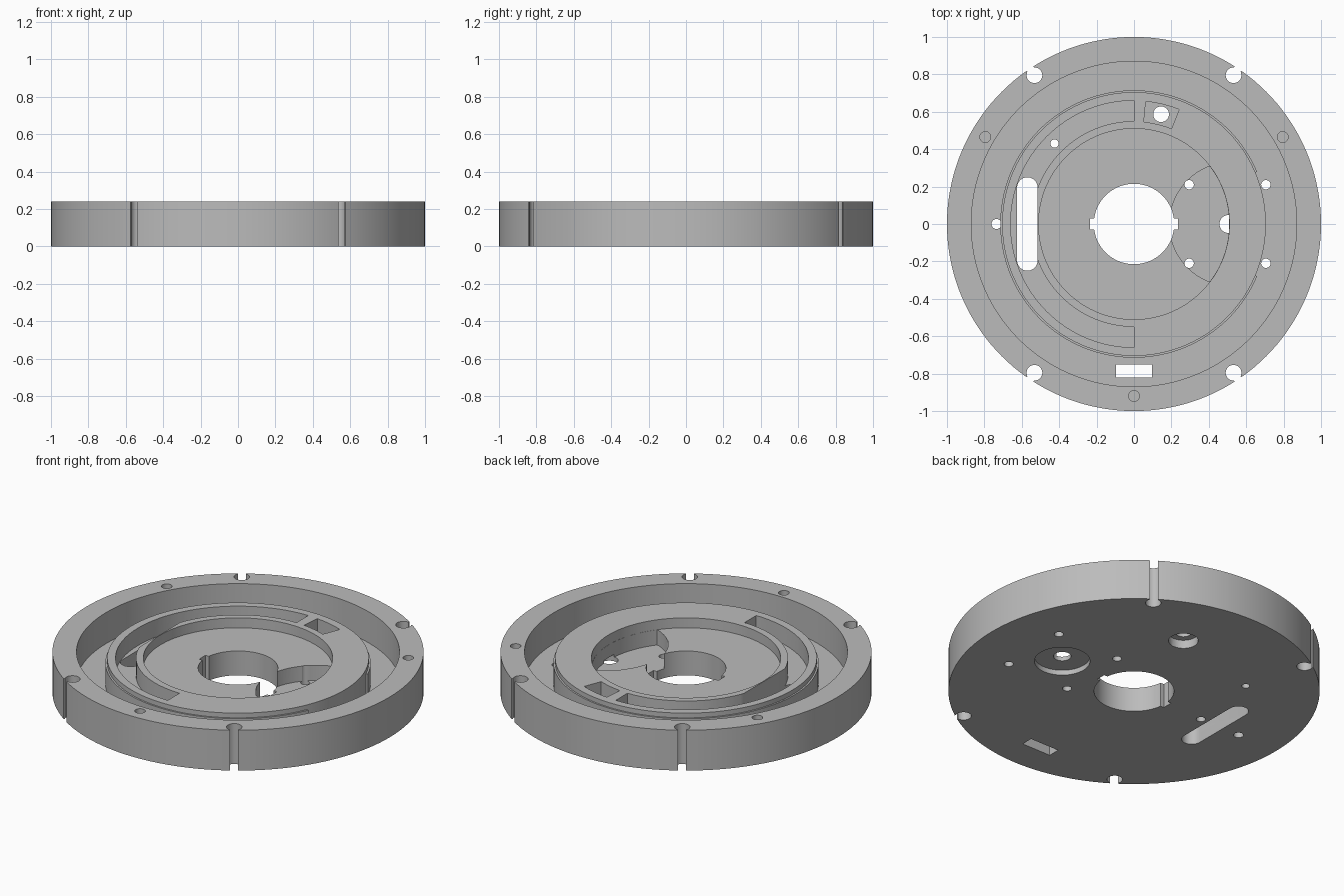
import bpy
import bmesh
from math import cos, sin, radians, hypot

if "Cube" in bpy.data.objects:
    bpy.data.objects.remove(bpy.data.objects["Cube"], do_unlink=True)

grey = bpy.data.materials.new("plain_grey")
grey.use_nodes = True
grey.diffuse_color = (0.5, 0.5, 0.5, 1)
grey.node_tree.nodes["Principled BSDF"].inputs["Base Color"].default_value = (0.5, 0.5, 0.5, 1)

HIGH = 0.24       # rim height
FLOOR = 0.055     # trough and recess floor
RING = 0.204      # top of the raised inner ring


def add_object(name, bm):
    bmesh.ops.recalc_face_normals(bm, faces=bm.faces)
    mesh = bpy.data.meshes.new(name)
    bm.to_mesh(mesh)
    bm.free()
    mesh.materials.append(grey)
    obj = bpy.data.objects.new(name, mesh)
    bpy.context.collection.objects.link(obj)
    return obj


def arc(radius, start, end, steps=48, cx=0, cy=0):
    angles = [radians(start + (end - start) * i / steps) for i in range(steps + 1)]
    return [(cx + radius * cos(a), cy + radius * sin(a)) for a in angles]


def circle(x, y, radius, steps=32):
    return arc(radius, 0, 360, steps, x, y)[:-1]


def sector(inner, outer, start, end, steps=48):
    return arc(outer, start, end, steps) + arc(inner, end, start, steps)


def box(x, y, w, d):
    return [(x - w / 2, y - d / 2), (x + w / 2, y - d / 2),
            (x + w / 2, y + d / 2), (x - w / 2, y + d / 2)]


def prism(name, outline, low, high):
    bm = bmesh.new()
    base = bm.faces.new([bm.verts.new((x, y, low)) for x, y in outline])
    top = bmesh.ops.extrude_face_region(bm, geom=[base])["geom"]
    verts = [v for v in top if isinstance(v, bmesh.types.BMVert)]
    bmesh.ops.translate(bm, verts=verts, vec=(0, 0, high - low))
    return add_object(name, bm)


def lathe(name, profile, steps=144):
    bm = bmesh.new()
    verts = [bm.verts.new((r, 0, z)) for r, z in profile]
    edges = [bm.edges.new((verts[i - 1], verts[i])) for i in range(len(verts))]
    bmesh.ops.spin(bm, geom=verts + edges, cent=(0, 0, 0), axis=(0, 0, 1),
                   angle=radians(360), steps=steps, use_duplicate=False)
    bmesh.ops.remove_doubles(bm, verts=bm.verts, dist=0.0001)
    return add_object(name, bm)


def activate(obj):
    bpy.ops.object.select_all(action="DESELECT")
    obj.select_set(True)
    bpy.context.view_layer.objects.active = obj


def cut(obj, outline, low=-0.1, high=0.4):
    cutter = prism("cutter", outline, low, high)
    cutter.hide_render = True
    activate(obj)
    mod = obj.modifiers.new("cut", "BOOLEAN")
    mod.operation = "DIFFERENCE"
    mod.solver = "EXACT"
    mod.object = cutter
    bpy.ops.object.modifier_apply(modifier=mod.name)
    bpy.data.objects.remove(cutter, do_unlink=True)


# Turned plate: outer rim, trough, raised ring, sunken centre with bore
plate = lathe("base_plate", [
    (0.215, 0), (1, 0), (1, HIGH), (0.87, HIGH), (0.87, FLOOR), (0.705, FLOOR),
    (0.705, RING), (0.51, RING), (0.51, 0.145), (0.215, 0.145)])

# Keyways in the bore
cut(plate, box(0, 0, 0.47, 0.06))

# Round recess beside the bore, stopped by the raised ring
recess = []
for x, y in circle(0.52, 0, 0.33, 96):
    k = min(1, 0.509 / hypot(x, y))
    recess.append((x * k, y * k))
cut(plate, recess, FLOOR)

# Half-round groove and small pocket in the raised ring
cut(plate, sector(0.55, 0.66, 90, 270), 0.1)
cut(plate, sector(0.548, 0.658, 68.5, 84.5, 6), 0.1)

# Long slot and rectangular slot through the plate
cut(plate, arc(0.055, 0, 180, 16, -0.57, 0.195) + arc(0.055, 180, 360, 16, -0.57, -0.195))
cut(plate, box(0, -0.785, 0.19, 0.07))

# Small through holes
for x, y, r in [(0.295, 0.21, 0.025), (0.295, -0.21, 0.025), (0.705, 0.21, 0.025),
                (0.705, -0.21, 0.025), (-0.425, 0.43, 0.022), (-0.735, 0, 0.027)]:
    cut(plate, circle(x, y, r, 24))

# Holes with wide counterbores in the underside
cut(plate, circle(0.505, 0, 0.048), -0.1, 0.07)
cut(plate, circle(0.505, 0, 0.15, 48), -0.1, 0.03)
cut(plate, circle(0.145, 0.587, 0.042))
cut(plate, circle(0.145, 0.587, 0.08), -0.1, 0.05)

# Blind holes: one underneath, three in the rim
cut(plate, circle(-0.47, 0, 0.025, 24), -0.1, 0.08)
for x, y in [(-0.795, 0.465), (0.795, 0.465), (0, -0.92)]:
    cut(plate, circle(x, y, 0.029, 24), 0.12)

# Four keyhole notches opening through the rim
for sx in (-1, 1):
    for sy in (-1, 1):
        dx, dy = sx * 0.556, sy * 0.831
        cut(plate, circle(dx * 0.957, dy * 0.957, 0.042))
        half = 0.0215
        cut(plate, [(dx * r - dy * s * half, dy * r + dx * s * half)
                    for r, s in [(0.957, -1), (1.05, -1), (1.05, 1), (0.957, 1)]])

# Thin step around most of the raised ring
lip = prism("ring_lip", sector(0.7, 0.715, 23, 337, 120), FLOOR - 0.01, 0.176)

for obj in (plate, lip):
    activate(obj)
    bpy.ops.object.shade_smooth_by_angle(angle=radians(30))
